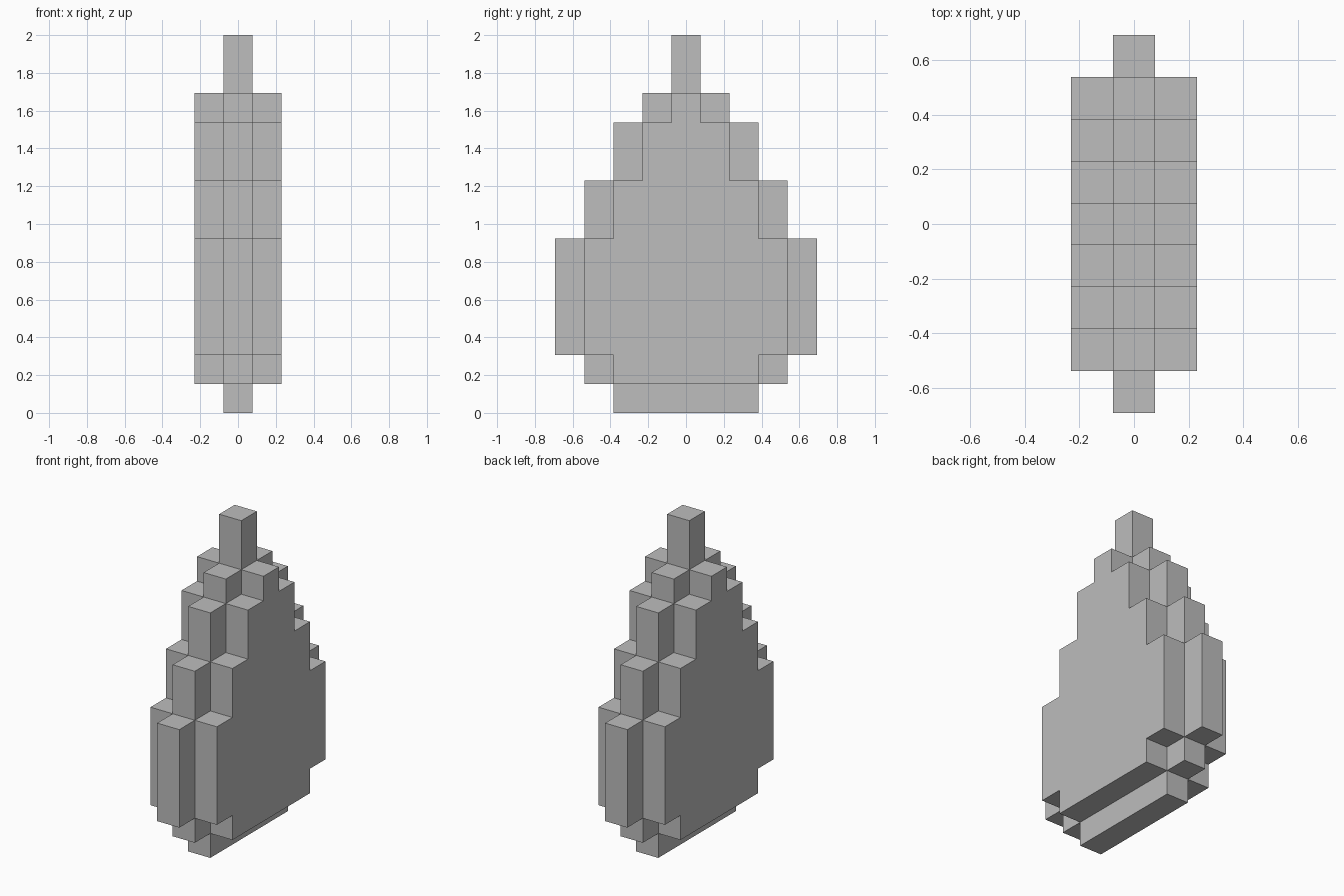
import bpy
import bmesh
from mathutils import Vector

cube = bpy.data.objects.get("Cube")
if cube:
    bpy.data.objects.remove(cube, do_unlink=True)

UNIT = 2 / 13  # edge of one block

stone = bpy.data.materials.new("stone_grey")
stone.use_nodes = True
grey = (0.51, 0.51, 0.51, 1)
stone.diffuse_color = grey
stone.node_tree.nodes["Principled BSDF"].inputs["Base Color"].default_value = grey

# Half depth in blocks for each run of rows: (row count, reach of middle layer)
RUNS = [(1, 2), (1, 3), (4, 4), (2, 3), (2, 2), (1, 1), (2, 0)]
reach = [r for count, r in RUNS for _ in range(count)]

# The outer layers start one row up and are one block shallower all round
cells = set()
for z, r in enumerate(reach):
    for x in (-1, 0, 1):
        depth = r - abs(x)
        if x and z == 0:
            continue
        for y in range(-depth, depth + 1):
            cells.add((x, y, z))

# Skin of the blocks: only faces that meet open air
bm = bmesh.new()
for cell in cells:
    centre = Vector(cell) + Vector((0, 0, 0.5))
    for axis in range(3):
        for sign in (-1, 1):
            normal = Vector((0, 0, 0))
            normal[axis] = sign
            if tuple(int(c + n) for c, n in zip(cell, normal)) in cells:
                continue
            u, v = Vector((0, 0, 0)), Vector((0, 0, 0))
            u[(axis + 1) % 3] = 0.5
            v[(axis + 2) % 3] = 0.5 * sign
            mid = centre + normal / 2
            corners = (mid - u - v, mid + u - v, mid + u + v, mid - u + v)
            bm.faces.new([bm.verts.new(p * UNIT) for p in corners])

# Weld and merge flat areas into large clean faces
bmesh.ops.remove_doubles(bm, verts=bm.verts, dist=0.001)
bmesh.ops.dissolve_limit(bm, angle_limit=0.01, verts=bm.verts, edges=bm.edges)

mesh = bpy.data.meshes.new("stepped_body")
bm.to_mesh(mesh)
bm.free()
mesh.materials.append(stone)
body = bpy.data.objects.new("stepped_body", mesh)
bpy.context.collection.objects.link(body)
